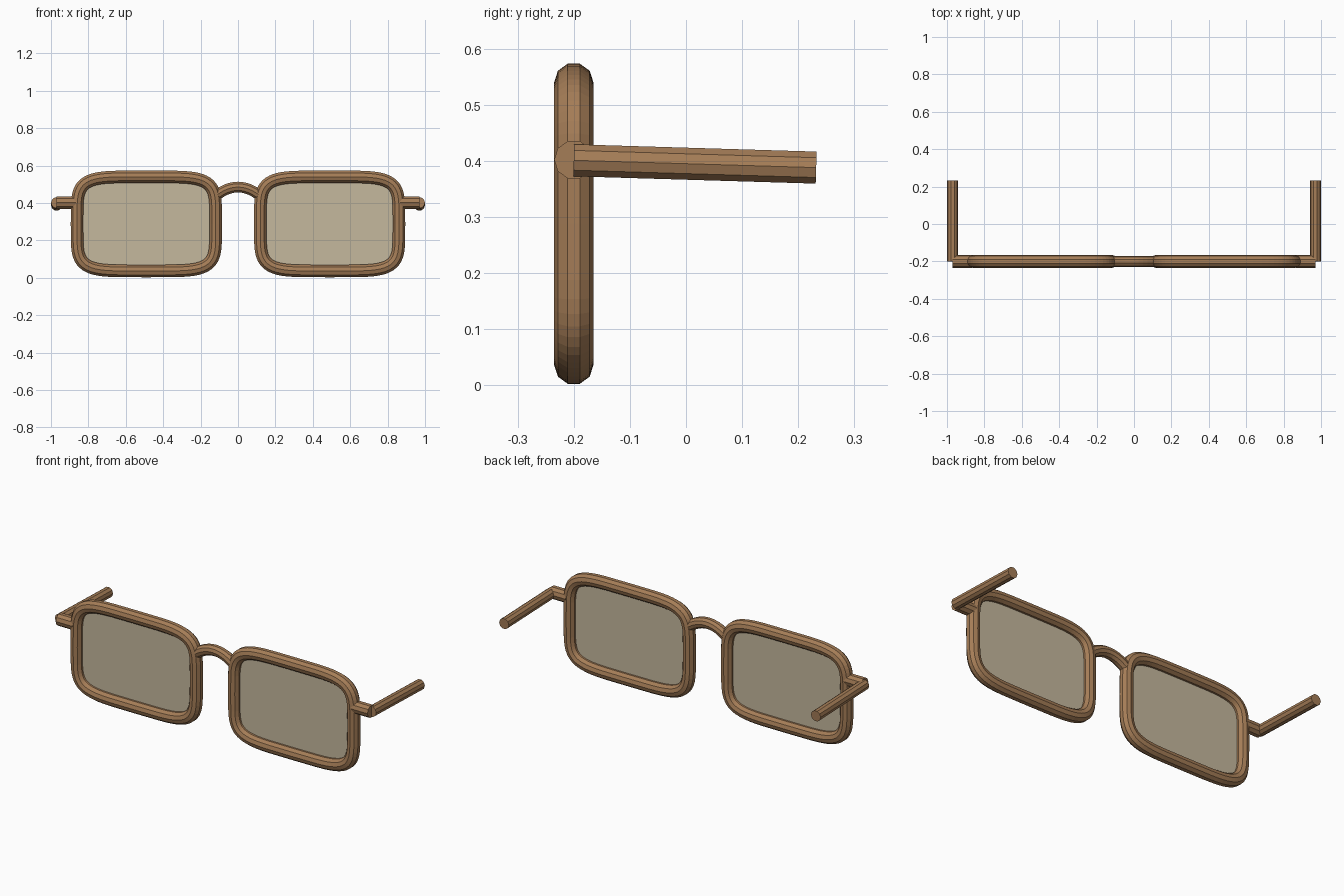
import bpy, bmesh, math
from mathutils import Vector

if "Cube" in bpy.data.objects:
    bpy.data.objects.remove(bpy.data.objects["Cube"])

def material(name, rgb):
    m = bpy.data.materials.new(name)
    m.diffuse_color = (*rgb, 1)
    m.use_nodes = True
    m.node_tree.nodes["Principled BSDF"].inputs["Base Color"].default_value = m.diffuse_color
    return m

BROWN = material("brown frame", (0.376, 0.205, 0.095))
BEIGE = material("beige lens", (0.56, 0.48, 0.34))
Y = -0.2  # plane of the front

def finish(name, bm, mat):
    bmesh.ops.recalc_face_normals(bm, faces=bm.faces)
    me = bpy.data.meshes.new(name)
    bm.to_mesh(me)
    bm.free()
    me.materials.append(mat)
    ob = bpy.data.objects.new(name, me)
    bpy.context.collection.objects.link(ob)
    return ob

def tube(name, path, r, side, closed=False, sides=10):
    """Sweep a polygon along a planar path; side is the plane's normal."""
    bm = bmesh.new()
    pts = [Vector(p) for p in path]
    side = Vector(side)
    n = len(pts)
    rings = []
    for i, p in enumerate(pts):
        a = pts[i - 1] if closed or i else p
        b = pts[(i + 1) % n] if closed or i < n - 1 else p
        out = (b - a).normalized().cross(side)
        rings.append([bm.verts.new(p + r * (side * math.cos(t) + out * math.sin(t)))
                      for t in (2 * math.pi * k / sides for k in range(sides))])
    for i in range(n if closed else n - 1):
        a, b = rings[i], rings[(i + 1) % n]
        for k in range(sides):
            j = (k + 1) % sides
            bm.faces.new((a[k], a[j], b[j], b[k]))
    if not closed:
        bm.faces.new(rings[0])
        bm.faces.new(rings[-1])
    return finish(name, bm, BROWN)

def rim_path(cx, n=5.0, count=64):
    """Superellipse outline of one lens."""
    pts = []
    for i in range(count):
        t = 2 * math.pi * i / count
        c, s = math.cos(t), math.sin(t)
        pts.append((cx + 0.371 * math.copysign(abs(c) ** (2 / n), c), Y,
                    0.288 + 0.252 * math.copysign(abs(s) ** (2 / n), s)))
    return pts

for s, label in ((-1, "left"), (1, "right")):
    # Rim and lens
    path = rim_path(s * 0.49)
    tube(label + "_rim", path, 0.035, (0, 1, 0), closed=True)
    bm = bmesh.new()
    bm.faces.new([bm.verts.new(p) for p in path])
    finish(label + "_lens", bm, BEIGE)
    # Hinge stub and temple arm
    tube(label + "_hinge", [(s * 0.865, Y, 0.402), (s * 0.97, Y, 0.402)], 0.035, (0, 1, 0))
    tube(label + "_temple", [(s * 0.97, Y, 0.401), (s * 0.97, 0.232, 0.388)], 0.03, (1, 0, 0))

# Arched nose bridge
tube("bridge", [(0.125 * u, Y, 0.485 - 0.052 * u * u) for u in (k / 6 for k in range(-6, 7))],
     0.03, (0, 1, 0))
